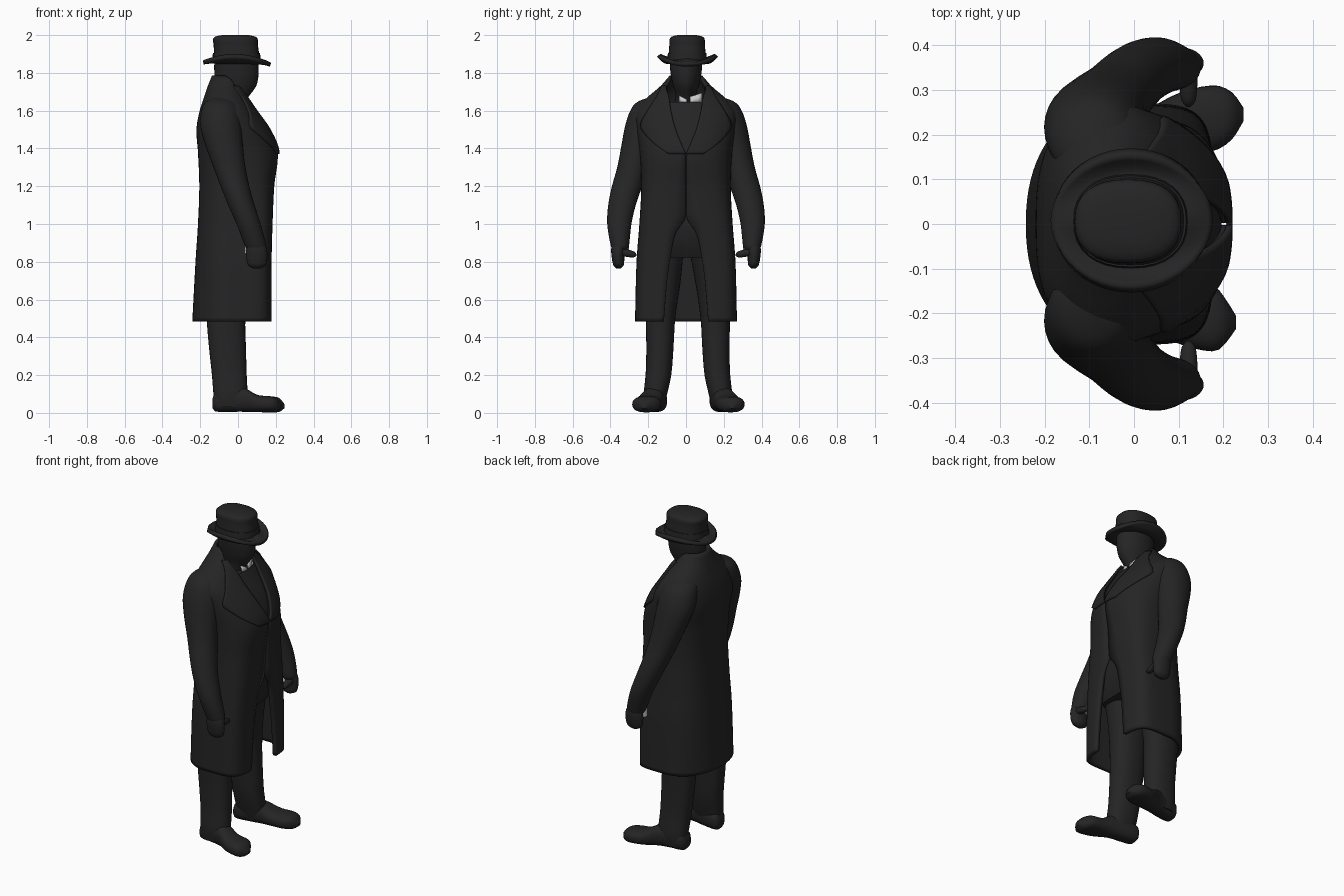
import bpy, bmesh, math
from mathutils import Vector

if "Cube" in bpy.data.objects:
    bpy.data.objects.remove(bpy.data.objects["Cube"])


def material(name, v):
    m = bpy.data.materials.new(name)
    m.diffuse_color = (v, v, v, 1)
    m.use_nodes = True
    m.node_tree.nodes["Principled BSDF"].inputs["Base Color"].default_value = m.diffuse_color
    return m


DARK = material("charcoal", 0.018)
WHITE = material("white linen", 0.6)


def interp(keys, z):
    """Smooth (Catmull-Rom) interpolation of rows (z, values...) at z."""
    keys = sorted(keys)
    z = min(max(z, keys[0][0]), keys[-1][0])
    i = 0
    while i < len(keys) - 2 and z > keys[i + 1][0]:
        i += 1
    a, b = keys[i], keys[i + 1]
    p, q = keys[max(i - 1, 0)], keys[min(i + 2, len(keys) - 1)]
    h = b[0] - a[0]
    t = (z - a[0]) / h
    out = []
    for k in range(1, len(a)):
        ma = (b[k] - p[k]) / (b[0] - p[0]) * h
        mb = (q[k] - a[k]) / (q[0] - a[0]) * h
        out.append((2*t**3 - 3*t**2 + 1) * a[k] + (t**3 - 2*t**2 + t) * ma
                   + (3*t**2 - 2*t**3) * b[k] + (t**3 - t**2) * mb)
    return out


def grid(name, rows, closed=False, caps=False, mat=DARK, thick=0, offset=-1):
    """Skin a list of point rows; optionally closed rings, caps, thickness."""
    bm = bmesh.new()
    vs = [[bm.verts.new(p) for p in r] for r in rows]
    n = len(rows[0])
    for r, s in zip(vs, vs[1:]):
        for j in range(n if closed else n - 1):
            k = (j + 1) % n
            bm.faces.new((r[j], r[k], s[k], s[j]))
    if caps:
        bm.faces.new(vs[0][::-1])
        bm.faces.new(vs[-1])
    bmesh.ops.recalc_face_normals(bm, faces=bm.faces)
    me = bpy.data.meshes.new(name)
    bm.to_mesh(me)
    bm.free()
    ob = bpy.data.objects.new(name, me)
    bpy.context.collection.objects.link(ob)
    me.materials.append(mat)
    if thick:
        md = ob.modifiers.new("thickness", 'SOLIDIFY')
        md.thickness, md.offset = thick, offset
    bpy.context.view_layer.objects.active = ob
    ob.select_set(True)
    bpy.ops.object.shade_smooth_by_angle(angle=math.radians(50))
    ob.select_set(False)
    return ob


def spow(v, e):
    return math.copysign(abs(v) ** e, v)


def loft(name, keys, steps=20, n=2.0, along_x=False, mat=DARK):
    """Stack of rings: rows are (station, centre a, centre b, radius a, radius b)."""
    lo, hi = min(k[0] for k in keys), max(k[0] for k in keys)
    rows = []
    for i in range(steps + 1):
        # stations bunch at the ends so the caps are rounded
        s = lo + (hi - lo) * (0.5 - 0.5 * math.cos(math.pi * i / steps))
        ca, cb, ra, rb = interp(keys, s)
        row = []
        for j in range(32):
            a = math.tau * j / 32
            u, v = ca + ra * spow(math.cos(a), 2/n), cb + rb * spow(math.sin(a), 2/n)
            row.append((s, v, u) if along_x else (u, v, s))
        rows.append(row)
    return grid(name, rows, True, True, mat)


# Coat section: z, back x, front x, half width, front squareness, back squareness
COAT = [(0.485, -.242, .178, .27, 5, 2.2), (0.8, -.225, .178, .262, 5, 2.4),
        (1.0, -.212, .183, .247, 4.5, 2.5), (1.2, -.205, .192, .237, 3.4, 2.6),
        (1.38, -.212, .21, .245, 2.4, 2.7), (1.5, -.22, .165, .262, 2.2, 2.7),
        (1.6, -.203, .098, .265, 2.1, 2.5), (1.67, -.18, .055, .205, 2.1, 2.3),
        (1.73, -.16, .03, .135, 2, 2), (1.785, -.138, .01, .088, 2, 2)]
# Half width of the front opening: skirt slit below, neck V above
GAP = [(0.485, .118), (0.7, .1), (0.85, .078), (0.95, .055), (1.03, .004), (1.1, .002),
       (1.36, .002), (1.4, .02), (1.5, .06), (1.6, .085), (1.67, .096), (1.73, .11), (1.785, .088)]


def coat_point(z, a):
    xb, xf, b, nf, nb = interp(COAT, z)
    xc, r = (xb + xf) / 2, (xf - xb) / 2
    n = nf if math.cos(a) > 0 else nb
    return (xc + r * spow(math.cos(a), 2/n), b * spow(math.sin(a), 2/n), z)


def front_x(y, z):
    xb, xf, b, nf, nb = interp(COAT, z)
    t = min(abs(y) / b, 0.985)
    return (xb + xf) / 2 + (xf - xb) / 2 * (1 - t ** nf) ** (1 / nf)


def coat_rows(z0, z1, count, seg):
    rows = []
    for i in range(count + 1):
        z = z0 + (z1 - z0) * i / count
        b, nf = interp(COAT, z)[2:4]
        g = max(interp(GAP, z)[0], .002)
        a0 = math.asin(min(1, g / b) ** (nf / 2))
        rows.append([coat_point(z, a0 + (math.tau - 2 * a0) * j / seg) for j in range(seg + 1)])
    return rows


grid("overcoat", coat_rows(0.485, 1.785, 60, 72), thick=0.022)

# Waistcoat and hips just inside the coat
rows = []
for i in range(31):
    z = 0.82 + (1.645 - 0.82) * i / 30
    xb, xf, b, nf, nb = interp(COAT, z)
    xc = (xb + xf) / 2
    k = 0.93 - 0.25 * max(0, (1.0 - z) / .18) ** 2
    rows.append([(xc + (p[0] - xc) * k, p[1] * min(k, .9), z)
                 for p in (coat_point(z, math.tau * j / 48) for j in range(48))])
grid("waistcoat", rows, True, True)

# Lapels laid over the chest
LAPEL = [(1.37, .09), (1.42, .16), (1.47, .21), (1.52, .238), (1.6, .2), (1.67, .155), (1.73, .125)]
for s, side in ((1, "left"), (-1, "right")):
    rows = []
    for i in range(25):
        z = 1.37 + 0.36 * i / 24
        g, o = max(interp(GAP, z)[0], 0) - .006, interp(LAPEL, z)[0]
        rows.append([(front_x(g + (o - g) * j / 12, z) + .003, s * (g + (o - g) * j / 12), z)
                     for j in range(13)])
    grid(side + "_lapel", rows, thick=0.014, offset=0)

for s, side in ((1, "left"), (-1, "right")):
    # Sleeve
    loft(side + "_sleeve", [
        (0.86, .096, s*.35, .045, .036), (0.88, .094, s*.35, .056, .047),
        (1.0, .056, s*.353, .064, .064), (1.1, .018, s*.339, .07, .073),
        (1.2, -.016, s*.312, .076, .08), (1.3, -.045, s*.282, .085, .082),
        (1.42, -.074, s*.255, .099, .086), (1.52, -.09, s*.224, .11, .098),
        (1.6, -.092, s*.195, .102, .1), (1.645, -.092, s*.175, .08, .085),
        (1.675, -.09, s*.155, .03, .03)], 36)
    # Hand with thumb
    loft(side + "_hand", [
        (0.765, .1, s*.357, .018, .012), (0.78, .1, s*.357, .046, .027),
        (0.83, .1, s*.36, .056, .034), (0.87, .098, s*.358, .054, .038),
        (0.93, .09, s*.35, .04, .035)], 16)
    thumb = loft(side + "_thumb", [(0, 0, 0, .004, .004), (.012, 0, 0, .015, .015),
                                   (.06, 0, 0, .02, .02), (.09, 0, 0, .018, .018)], 12)
    thumb.rotation_euler = (s * math.radians(-78), 0, 0)
    thumb.location = (.122, s * .262, .835)
    # White shirt cuff peeking out on the inner and rear side of the wrist
    loft(side + "_shirt_cuff", [(0.845, .074, s*.334, .04, .03),
                                (0.9, .074, s*.334, .038, .034)], 3, mat=WHITE)
    # Trouser leg, feet shifted a touch to the left side
    y = .158 if s > 0 else -.138
    f = .215 if s > 0 else -.19
    loft(side + "_trouser_leg", [
        (0.03, -.04, y + s*.03, .08, .05), (0.1, -.04, y + s*.024, .09, .062),
        (0.2, -.046, y + s*.008, .092, .068), (0.35, -.056, y, .098, .072),
        (0.5, -.063, y - s*.003, .102, .078), (0.7, -.05, y - s*.02, .11, .09),
        (0.9, -.02, s*.11, .12, .1)], 24, n=2.3)
    # Shoe, lofted from heel to toe, pointing outwards
    tip = .245 if s > 0 else .228
    loft(side + "_shoe", [
        (-.135, .05, f - s*.04, .025, .03), (-.12, .06, f - s*.038, .052, .05),
        (-.04, .07, f - s*.03, .064, .056), (.03, .07, f - s*.015, .064, .058),
        (.1, .05, f + s*.008, .046, .07), (.18, .045, f + s*.022, .042, .073),
        (tip - .025, .042, f + s*.027, .036, .052), (tip, .036, f + s*.03, .012, .015)],
        24, n=2.4, along_x=True)

# Head and neck
loft("head", [(1.58, -.035, 0, .065, .065), (1.65, -.025, 0, .068, .058),
              (1.69, -.012, 0, .08, .055), (1.73, -.008, 0, .105, .068),
              (1.8, -.008, 0, .117, .082), (1.88, -.01, 0, .115, .088)], 20)

# White shirt collar points at the throat
for name, y0, y1, zt in (("left_collar_point", .022, .085, 1.695),
                         ("right_collar_point", .006, -.036, 1.68)):
    grid(name, [[(.06 - .2 * abs(y) + (1.65 - z) * .2, y, z) for z in
                 (1.635 + k * .004, zt - (3 - k) * .007)]
                for k, y in ((k, y0 + (y1 - y0) * k / 3) for k in range(4))], mat=WHITE, thick=.006)

# Hat: crown with soft dented top
loft("hat_crown", [(1.86, -.008, .006, .122, .1), (1.9, -.008, .006, .12, .098),
                   (1.95, -.012, .006, .117, .094), (1.98, -.014, .006, .118, .092),
                   (1.993, -.014, .006, .104, .08), (2.0, -.014, .006, .07, .05)], 18, n=2.4)
loft("hat_band", [(1.87, -.008, .006, .128, .105), (1.905, -.008, .006, .125, .102)], 3, n=2.3)
# Hat: brim dipping at the front and back, turned up at the sides
rows = []
for i in range(9):
    t = i / 8
    row = []
    for j in range(48):
        a = math.tau * j / 48
        edge = 1.893 - .044 * math.cos(a) ** 2 - .006 * math.cos(a)
        row.append((-.006 + (.09 + .088 * t) * math.cos(a), .008 + (.07 + .083 * t) * math.sin(a),
                    1.872 + (edge - 1.872) * t ** 1.6 - .02 * math.sin(math.pi * t) * abs(math.sin(a))))
    rows.append(row)
grid("hat_brim", rows, True, thick=.022, offset=0)
